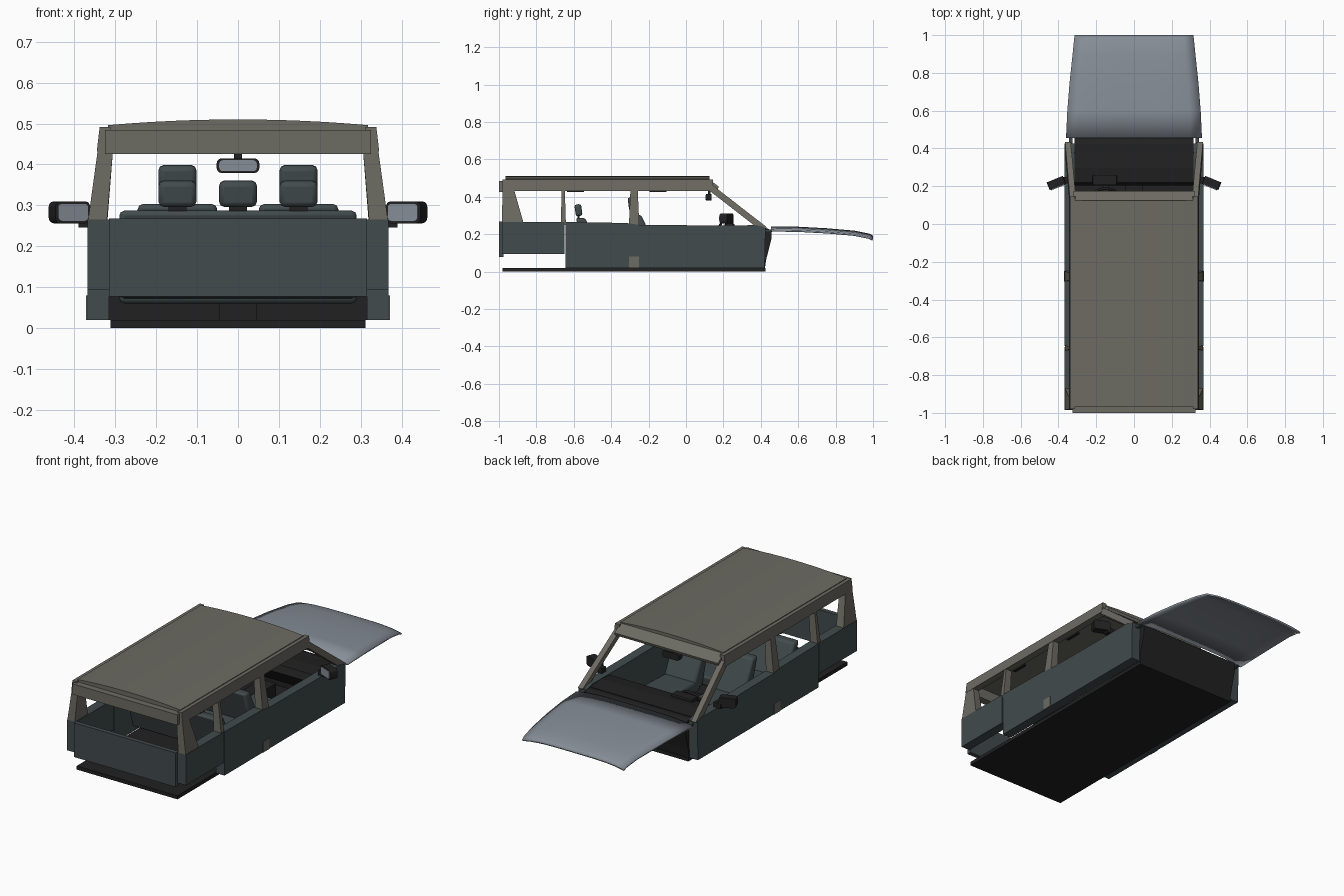
import bpy, bmesh, math
from mathutils import Matrix, Vector

if "Cube" in bpy.data.objects:
    bpy.data.objects.remove(bpy.data.objects["Cube"], do_unlink=True)


def material(name, r, g, b):
    m = bpy.data.materials.new(name)
    m.use_nodes = True
    m.diffuse_color = (r, g, b, 1)
    m.node_tree.nodes["Principled BSDF"].inputs["Base Color"].default_value = (r, g, b, 1)
    return m


BEIGE = material("warm grey", 0.15, 0.145, 0.122)
TEAL = material("dark teal", 0.054, 0.07, 0.073)
BLACK = material("black trim", 0.015, 0.015, 0.015)
SILVER = material("silver blue", 0.24, 0.27, 0.31)


def finish(name, bm, mat, mirror=False, bevel=0, smooth=False):
    bmesh.ops.recalc_face_normals(bm, faces=bm.faces)
    me = bpy.data.meshes.new(name)
    bm.to_mesh(me)
    bm.free()
    me.materials.append(mat)
    ob = bpy.data.objects.new(name, me)
    bpy.context.collection.objects.link(ob)
    if bevel:
        mod = ob.modifiers.new("Bevel", 'BEVEL')
        mod.width, mod.segments = bevel, 2
    if mirror:
        ob.modifiers.new("Mirror", 'MIRROR')
    if smooth:
        bpy.ops.object.select_all(action='DESELECT')
        ob.select_set(True)
        bpy.context.view_layer.objects.active = ob
        bpy.ops.object.shade_smooth_by_angle()
    return ob


def loft(name, loop_a, loop_b, mat, **kw):
    """Solid between two matching point loops."""
    bm = bmesh.new()
    a = [bm.verts.new(p) for p in loop_a]
    b = [bm.verts.new(p) for p in loop_b]
    n = len(a)
    bm.faces.new(a)
    bm.faces.new(b)
    for i in range(n):
        j = (i + 1) % n
        bm.faces.new((a[i], a[j], b[j], b[i]))
    return finish(name, bm, mat, **kw)


def side_profile(name, yz, x0, x1, mat, **kw):
    return loft(name, [(x0, y, z) for y, z in yz], [(x1, y, z) for y, z in yz], mat, **kw)


def end_profile(name, xz, y0, y1, mat, **kw):
    return loft(name, [(x, y0, z) for x, z in xz], [(x, y1, z) for x, z in xz], mat, **kw)


def box(name, x, y, z, mat, turn=None, **kw):
    """Box from three (low, high) ranges, optionally turned about its centre."""
    bm = bmesh.new()
    centre = Vector([sum(r) / 2 for r in (x, y, z)])
    size = [r[1] - r[0] for r in (x, y, z)]
    bmesh.ops.create_cube(bm, size=1, matrix=Matrix.Diagonal((*size, 1)))
    if turn:
        bm.transform(Matrix.Rotation(math.radians(turn[0]), 4, turn[1]))
    bm.transform(Matrix.Translation(centre))
    return finish(name, bm, mat, **kw)


def pillar(name, low_y, high_y, low_z, high_z, mat, low_x=(0.32, 0.366), high_x=(0.305, 0.342)):
    def ring(xs, ys, z):
        return [(xs[0], ys[0], z), (xs[1], ys[0], z), (xs[1], ys[1], z), (xs[0], ys[1], z)]
    return loft(name, ring(low_x, low_y, low_z), ring(high_x, high_y, high_z), mat, mirror=True)


# Floor, body sides and tailgate
box("floor", (-0.312, 0.312), (-0.98, 0.425), (0, 0.02), BLACK)
side_profile("door_side", [(-0.645, 0.02), (0.38, 0.02), (0.38, 0.248), (0.1, 0.247), (-0.25, 0.25),
                           (-0.32, 0.26), (-0.645, 0.265)], 0.315, 0.368, TEAL, mirror=True)
side_profile("front_side_post", [(0.38, 0.02), (0.42, 0.02), (0.425, 0.235), (0.38, 0.248)],
             0.315, 0.368, TEAL, mirror=True)
side_profile("rear_quarter", [(-0.985, 0.095), (-0.65, 0.095), (-0.65, 0.266), (-0.985, 0.266)],
             0.315, 0.368, TEAL, mirror=True)
box("tailgate", (-0.315, 0.315), (-1, -0.975), (0.077, 0.268), TEAL)
box("sill_patch", (0.36, 0.371), (-0.305, -0.25), (0.02, 0.08), BEIGE, mirror=True)

# Window pillars
pillar("rear_pillar", (-0.985, -0.87), (-0.98, -0.92), 0.266, 0.44, BEIGE)
pillar("quarter_pillar", (-0.67, -0.642), (-0.664, -0.648), 0.25, 0.44, BEIGE)
pillar("centre_pillar", (-0.305, -0.25), (-0.297, -0.258), 0.25, 0.44, BEIGE)
pillar("windscreen_pillar", (0.38, 0.435), (0.09, 0.145), 0.235, 0.46, BEIGE,
       low_x=(0.335, 0.365), high_x=(0.308, 0.34))

# Roof: crowned panel inside a frame of rails and headers
half = 0.318
crown = [(half * t / 6, 0.51 - 0.014 * (t / 6) ** 2) for t in range(-6, 7)]
end_profile("roof_panel", crown + [(half, 0.482), (-half, 0.482)], -0.965, 0.125, BEIGE)
end_profile("roof_rail", [(0.305, 0.432), (0.345, 0.432), (0.338, 0.492), (0.312, 0.492)],
            -0.98, 0.145, BEIGE, mirror=True)
box("rear_header", (-0.325, 0.325), (-1, -0.955), (0.425, 0.484), BEIGE)
side_profile("front_header", [(0.08, 0.455), (0.17, 0.44), (0.175, 0.455), (0.125, 0.492), (0.08, 0.492)],
             -0.32, 0.32, BEIGE)
for y in (-0.59, -0.15):
    box("grab_handle", (0.29, 0.305), (y - 0.045, y + 0.045), (0.425, 0.437), BLACK, mirror=True)

# Bonnet: tapering, crowned sheet
bm = bmesh.new()
rows = [(0.455, 0.36, 0.242), (0.6, 0.353, 0.24), (0.75, 0.341, 0.232),
        (0.9, 0.325, 0.219), (0.98, 0.317, 0.203), (1, 0.314, 0.192)]
grid = [[bm.verts.new((w * t / 6, y, z - 0.018 * (t / 6) ** 4)) for t in range(-6, 7)]
        for y, w, z in rows]
for r0, r1 in zip(grid, grid[1:]):
    for i in range(len(r0) - 1):
        bm.faces.new((r0[i], r0[i + 1], r1[i + 1], r1[i]))
bonnet = finish("bonnet", bm, SILVER, smooth=True)
sheet = bonnet.modifiers.new("Solidify", 'SOLIDIFY')
sheet.thickness = 0.01
box("bonnet_hinge", (0.325, 0.345), (0.415, 0.46), (0.212, 0.226), TEAL, mirror=True)

# Firewall and dashboard
side_profile("firewall", [(0.395, 0.02), (0.422, 0.02), (0.43, 0.07), (0.458, 0.18), (0.458, 0.222),
                          (0.42, 0.235), (0.395, 0.235)], -0.315, 0.315, BLACK)
side_profile("dashboard", [(0.395, 0.1), (0.395, 0.238), (0.3, 0.246), (0.22, 0.238), (0.205, 0.2),
                           (0.25, 0.13)], -0.315, 0.315, BLACK)
box("instrument_hood", (-0.22, -0.09), (0.205, 0.26), (0.225, 0.257), BLACK, bevel=0.006)
box("centre_console", (-0.045, 0.045), (-0.1, 0.27), (0.02, 0.1), BLACK)

# Steering wheel, built as a swept ring with a spoke and column
curve = bpy.data.curves.new("steering_wheel", 'CURVE')
curve.dimensions = '3D'
curve.bevel_depth = 0.007
curve.bevel_resolution = 2
ring = curve.splines.new('POLY')
ring.points.add(23)
for i, p in enumerate(ring.points):
    a = math.tau * i / 24
    p.co = (0.058 * math.cos(a), 0, 0.058 * math.sin(a), 1)
ring.use_cyclic_u = True
curve.materials.append(BLACK)
wheel = bpy.data.objects.new("steering_wheel", curve)
wheel.location = (-0.15, 0.16, 0.205)
wheel.rotation_euler = (math.radians(-28), 0, 0)
bpy.context.collection.objects.link(wheel)
box("wheel_spoke", (-0.207, -0.093), (0.153, 0.167), (0.193, 0.217), BLACK, turn=(-28, 'X'))
box("steering_column", (-0.165, -0.135), (0.16, 0.25), (0.17, 0.2), BLACK, turn=(-25, 'X'))


# Seats: cushion, leaning back and headrests
def seat(name, x, y, top):
    side_profile(name + "_cushion", [(y + 0.08, 0.06), (y + 0.34, 0.07), (y + 0.35, 0.13), (y + 0.08, 0.12)],
                 *x, TEAL, bevel=0.012, smooth=True)
    side_profile(name + "_back", [(y + 0.06, 0.07), (y + 0.14, 0.09), (y + 0.04, top), (y - 0.01, top)],
                 *x, TEAL, bevel=0.012, smooth=True)


def headrest(name, x, y, low, high):
    box(name, (x - 0.046, x + 0.046), (y - 0.018, y + 0.018), (low, high), TEAL,
        turn=(8, 'X'), bevel=0.012, smooth=True)
    box(name + "_stem", (x - 0.022, x + 0.022), (y - 0.004, y + 0.006), (low - 0.03, low + 0.02), BLACK)


seat("rear_bench", (-0.29, 0.29), -0.58, 0.287)
for x in (-0.148, 0, 0.148):
    headrest("rear_headrest", x, -0.575, 0.297, 0.36)
for side in (-1, 1):
    seat("front_seat", (side * 0.148 - 0.097, side * 0.148 + 0.097), -0.28, 0.303)
    headrest("front_headrest", side * 0.148, -0.29, 0.325, 0.398)


# Mirrors: rounded shell with a thin glass plate facing the rear
def rounded_plate(name, cx, cz, w, h, y0, y1, r, mat, turn=0, **kw):
    loop = []
    for i, (sx, sz) in enumerate([(1, 1), (-1, 1), (-1, -1), (1, -1)]):
        for k in range(4):
            a = math.pi / 2 * (i + k / 3)
            loop.append((sx * (w / 2 - r) + r * math.cos(a), sz * (h / 2 - r) + r * math.sin(a)))
    ob = end_profile(name, loop, y0, y1, mat, **kw)
    ob.data.transform(Matrix.Rotation(math.radians(turn), 4, 'Z'))
    ob.data.transform(Matrix.Translation((cx, 0.215, cz)))
    return ob


rounded_plate("side_mirror_shell", 0.411, 0.283, 0.092, 0.054, -0.02, 0.024, 0.014, BLACK, -22, mirror=True)
rounded_plate("side_mirror_glass", 0.411, 0.283, 0.08, 0.044, -0.024, -0.019, 0.011, SILVER, -22, mirror=True)
box("side_mirror_arm", (0.345, 0.39), (0.215, 0.25), (0.246, 0.276), BLACK, mirror=True)
rounded_plate("cabin_mirror_shell", 0, 0.397, 0.104, 0.036, -0.108, -0.08, 0.012, BLACK)
rounded_plate("cabin_mirror_glass", 0, 0.397, 0.092, 0.027, -0.111, -0.107, 0.009, SILVER)
box("cabin_mirror_stem", (-0.01, 0.01), (0.118, 0.132), (0.4, 0.46), BLACK)
